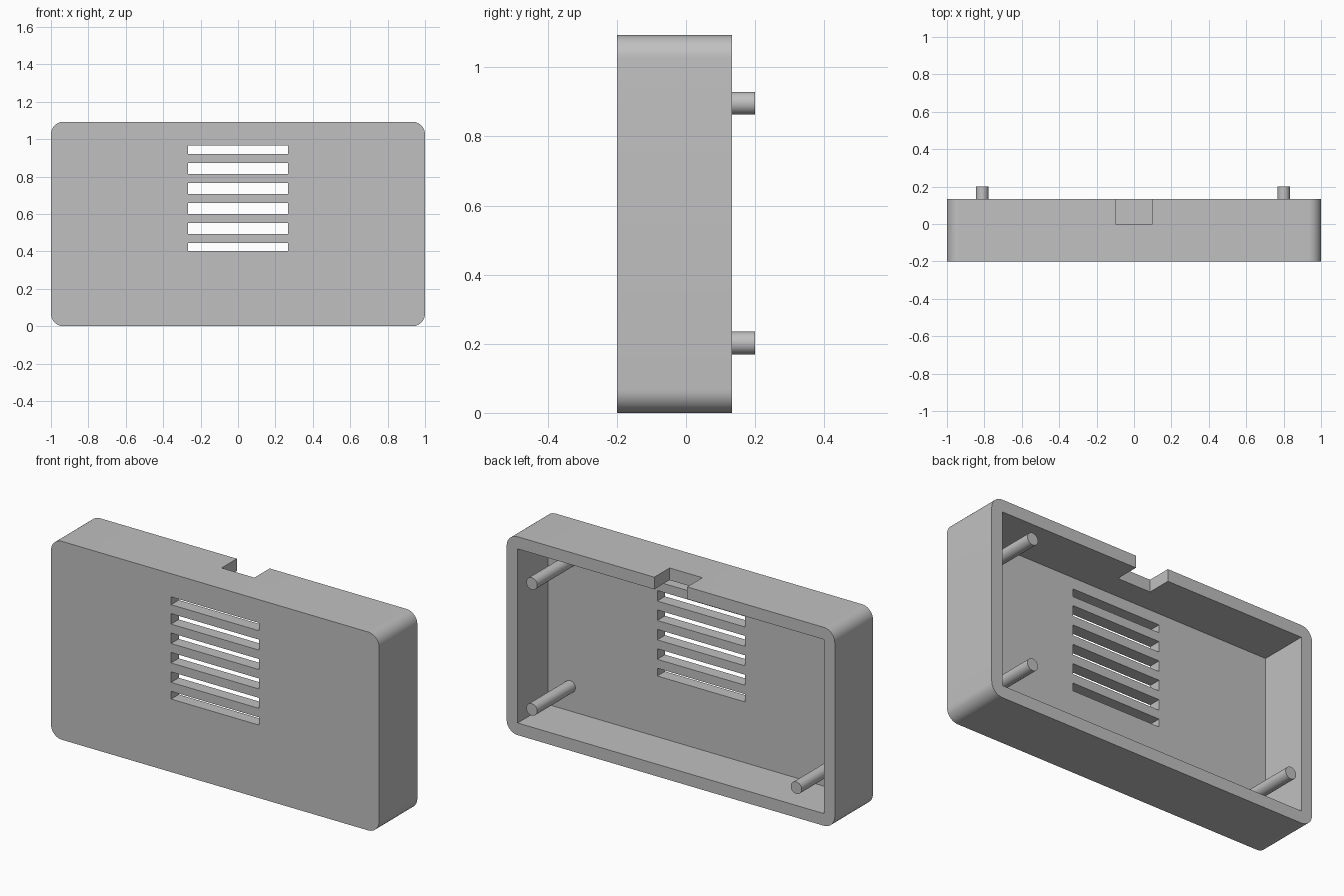
import bpy, bmesh, math
from mathutils import Matrix, Vector

old = bpy.data.objects.get("Cube")
if old:
    bpy.data.objects.remove(old, do_unlink=True)

HEIGHT, WALL = 1.093, 0.067
FRONT, BACK, PEG_END = -0.2, 0.133, 0.2
FLOOR = FRONT + WALL

grey = bpy.data.materials.new("light grey plastic")
grey.use_nodes = True
colour = (0.53, 0.53, 0.53, 1)
grey.diffuse_color = colour
grey.node_tree.nodes["Principled BSDF"].inputs["Base Color"].default_value = colour


def make_object(name, bm):
    mesh = bpy.data.meshes.new(name)
    bm.to_mesh(mesh)
    bm.free()
    mesh.materials.append(grey)
    obj = bpy.data.objects.new(name, mesh)
    bpy.context.collection.objects.link(obj)
    return obj


def box(bm, low, high):
    low, high = Vector(low), Vector(high)
    place = Matrix.Translation((low + high) / 2) @ Matrix.Diagonal((*(high - low), 1))
    return bmesh.ops.create_cube(bm, size=1, matrix=place)["verts"]


def shade(obj):
    bpy.ops.object.select_all(action="DESELECT")
    obj.select_set(True)
    bpy.context.view_layer.objects.active = obj
    bpy.ops.object.shade_smooth_by_angle(angle=math.radians(30))


# Outer block with its four depth-wise edges rounded
bm = bmesh.new()
box(bm, (-1, FRONT, 0), (1, BACK, HEIGHT))
corners = [e for e in bm.edges if abs(e.verts[0].co.y - e.verts[1].co.y) > 0.1]
bmesh.ops.bevel(bm, geom=corners, offset=WALL, segments=10, profile=0.5, affect="EDGES")
case = make_object("case_shell", bm)

# Cutters: square-cornered cavity, notch in the top wall, vent slots
bm = bmesh.new()
box(bm, (WALL - 1, FLOOR, WALL), (1 - WALL, BACK + 0.1, HEIGHT - WALL))
cavity = make_object("cavity_cutter", bm)

bm = bmesh.new()
box(bm, (-0.1, 0, HEIGHT - 2 * WALL), (0.1, BACK + 0.1, HEIGHT + 0.1))
notch = make_object("notch_cutter", bm)

bm = bmesh.new()
slots = [(0.402, 0.445), (0.494, 0.552), (0.601, 0.659),
         (0.708, 0.766), (0.815, 0.873), (0.922, 0.965)]
for bottom, top in slots:
    box(bm, (-0.268, FRONT - 0.1, bottom), (0.268, FLOOR + 0.05, top))
vents = make_object("vent_cutter", bm)

for cutter in (cavity, notch, vents):
    cutter.hide_render = True
    mod = case.modifiers.new(cutter.name, "BOOLEAN")
    mod.operation = "DIFFERENCE"
    mod.solver = "EXACT"
    mod.object = cutter
    bpy.ops.object.select_all(action="DESELECT")
    case.select_set(True)
    bpy.context.view_layer.objects.active = case
    bpy.ops.object.modifier_apply(modifier=mod.name)
    bpy.data.objects.remove(cutter, do_unlink=True)
shade(case)

# Three mounting pegs standing on the inner face
pegs = {"upper_left_peg": (0.8, 0.896),
        "lower_left_peg": (0.8, 0.202),
        "lower_right_peg": (-0.812, 0.202)}
for name, (x, z) in pegs.items():
    start = FLOOR - 0.01
    bm = bmesh.new()
    place = Matrix.Translation((x, (start + PEG_END) / 2, z)) @ Matrix.Rotation(math.pi / 2, 4, "X")
    bmesh.ops.create_cone(bm, cap_ends=True, segments=32, radius1=0.033, radius2=0.033,
                          depth=PEG_END - start, matrix=place)
    shade(make_object(name, bm))
